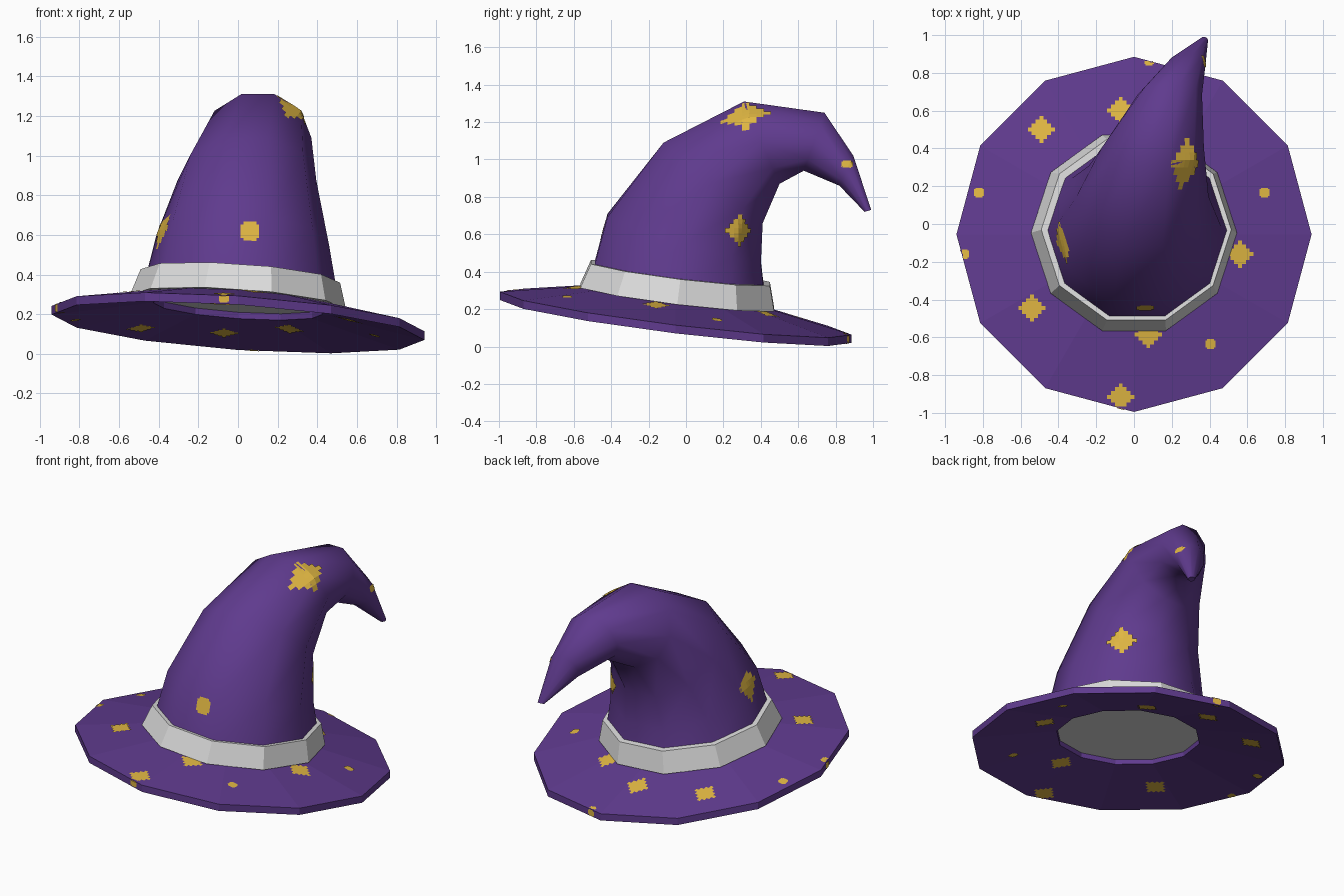
import bpy, math
from mathutils import Vector
from mathutils.bvhtree import BVHTree

if "Cube" in bpy.data.objects:
    bpy.data.objects.remove(bpy.data.objects["Cube"])


def material(name, rgb):
    m = bpy.data.materials.new(name)
    m.diffuse_color = (*rgb, 1)
    m.use_nodes = True
    m.node_tree.nodes["Principled BSDF"].inputs["Base Color"].default_value = m.diffuse_color
    return m


PURPLE = material("purple cloth", (0.115, 0.043, 0.27))
GREY = material("pale grey band", (0.72, 0.72, 0.72))
GOLD = material("gold", (0.74, 0.47, 0.055))


def make(name, verts, faces, mat):
    me = bpy.data.meshes.new(name)
    me.from_pydata(verts, [], faces)
    me.materials.append(mat)
    ob = bpy.data.objects.new(name, me)
    bpy.context.collection.objects.link(ob)
    return ob


def loft(name, rings, mat, closed=False):
    """Skin a list of equal rings; close into a torus or cap both ends."""
    n, k = len(rings[0]), len(rings)
    verts = [v for r in rings for v in r]
    faces = []
    for i in range(k if closed else k - 1):
        a, b = i * n, (i + 1) % k * n
        faces += [(a + j, a + (j + 1) % n, b + (j + 1) % n, b + j) for j in range(n)]
    if not closed:
        faces += [tuple(reversed(range(n))), tuple(range((k - 1) * n, k * n))]
    return make(name, verts, faces, mat)


def tilted_ring(n, r, z, cx=0.0, cy=-0.055):
    """Regular ring lying in the hat's tilted base plane."""
    ring = []
    for j in range(n):
        a = 2 * math.pi * j / n
        x, y = cx + r * math.cos(a), cy + r * math.sin(a)
        ring.append(Vector((x, y, z - 0.068 * x - 0.122 * (y + 0.055))))
    return ring


# Brim: shallow twelve-sided dish with a hole
brim = loft("brim", [tilted_ring(12, 0.94, 0.134), tilted_ring(12, 0.94, 0.178),
                     tilted_ring(12, 0.43, 0.275), tilted_ring(12, 0.43, 0.23)],
            PURPLE, closed=True)

# Band: ten-sided solid collar
loft("band", [tilted_ring(10, 0.545, 0.262, 0.0, -0.047),
              tilted_ring(10, 0.503, 0.397, 0.012, -0.03)], GREY)

# Cone: rings given by front/top point, back/bottom point (y, z), x centre, x radius
SECTIONS = [
    ((-0.50, 0.40), (0.42, 0.28), 0.015, 0.485),
    ((-0.42, 0.70), (0.40, 0.45), 0.025, 0.435),
    ((-0.12, 1.09), (0.41, 0.66), 0.045, 0.35),
    ((0.31, 1.31), (0.50, 0.87), 0.10, 0.27),
    ((0.74, 1.25), (0.63, 0.94), 0.19, 0.17),
    ((0.895, 1.02), (0.82, 0.86), 0.28, 0.10),
    ((0.99, 0.73), (0.955, 0.72), 0.37, 0.022),
]
cone_rings = []
for i, (f, b, cx, rx) in enumerate(SECTIONS):
    cy, cz = (f[0] + b[0]) / 2, (f[1] + b[1]) / 2
    vy, vz = (b[0] - f[0]) / 1.902, (b[1] - f[1]) / 1.902
    roll = -0.03 if i < 2 else 0.0
    cone_rings.append([
        Vector((cx + rx * math.cos(a), cy + vy * math.sin(a),
                cz + vz * math.sin(a) + roll * math.cos(a)))
        for a in (2 * math.pi * j / 10 for j in range(10))])
cone = loft("cone", cone_rings, PURPLE)
for p in cone.data.polygons:
    p.use_smooth = len(p.vertices) == 4


def tree(ob):
    return BVHTree.FromPolygons([v.co for v in ob.data.vertices],
                                [tuple(p.vertices) for p in ob.data.polygons])


def patch(name, target, centre, normal, w, h, star=True, up=(0, 0, 1), offset=0.004):
    """Thin gold shape on a 7 x 7 grid, projected onto the target surface."""
    c, n = Vector(centre), Vector(normal).normalized()
    u = Vector(up).cross(n).normalized()
    v = n.cross(u)
    verts, index, faces = [], {}, []
    for i in range(8):
        for j in range(8):
            start = c + u * w * (i / 3.5 - 1) + v * h * (j / 3.5 - 1) + n * 0.2
            loc, nor, _, _ = target.ray_cast(start, -n, 0.45)
            if loc is not None:
                if nor.dot(n) < 0:
                    nor = -nor
                index[i, j] = len(verts)
                verts.append(loc + nor * offset)
    for i in range(7):
        for j in range(7):
            lo, hi = sorted((abs(i - 3), abs(j - 3)))
            keep = (lo == 0 or (lo == 1 and hi <= 2)) if star else lo + hi < 6
            q = [(i, j), (i + 1, j), (i + 1, j + 1), (i, j + 1)]
            if keep and all(k in index for k in q):
                faces.append([index[k] for k in q])
    if faces:
        make(name, verts, faces, GOLD)


# Brim stars and dots, repeated on the underside
brim_tree = tree(brim)
STARS = [(-0.49, 0.50), (-0.07, 0.60), (0.26, 0.43), (0.56, -0.16),
         (-0.54, -0.445), (0.075, -0.585), (-0.07, -0.915)]
DOTS = [(-0.82, 0.165), (0.69, 0.165), (0.405, -0.635), (-0.9, -0.16), (0.08, 0.865)]
for spots, size, star in ((STARS, 0.072, True), (DOTS, 0.026, False)):
    for x, y in spots:
        z = 0.19 - 0.068 * x - 0.122 * y
        for side, label in ((1, "top"), (-1, "under")):
            patch(f"brim_{'star' if star else 'dot'}_{label}", brim_tree, (x, y, z),
                  (0, 0, side), size, size, star, up=(0, 1, 0))

# Gold marks wrapping over the brim edge
patch("brim_edge_mark_front", brim_tree, (-0.07, -0.98, 0.278), (0, -1, 0), 0.026, 0.02, False)
patch("brim_edge_mark_left", brim_tree, (-0.92, -0.16, 0.231), (-1, -0.27, 0), 0.026, 0.02, False)
patch("brim_edge_mark_back", brim_tree, (0.08, 0.86, 0.04), (0.27, 1, 0), 0.026, 0.02, False)

# Cone stars
cone_tree = tree(cone)
patch("cone_star_left", cone_tree, (-0.38, -0.10, 0.64), (-1, -0.1, 0.3), 0.11, 0.115)
patch("cone_mark_front", cone_tree, (0.06, -0.43, 0.615), (0, -1, 0.25), 0.047, 0.05, False)
patch("cone_star_top", cone_tree, (0.26, 0.32, 1.22), (0.6, 0, 0.8), 0.135, 0.1)
patch("cone_star_right", cone_tree, (0.37, 0.31, 0.62), (0.8, 0.6, 0), 0.09, 0.085)
patch("cone_star_tip", cone_tree, (0.37, 0.86, 0.975), (1, 0, 0.2), 0.03, 0.02, False)
